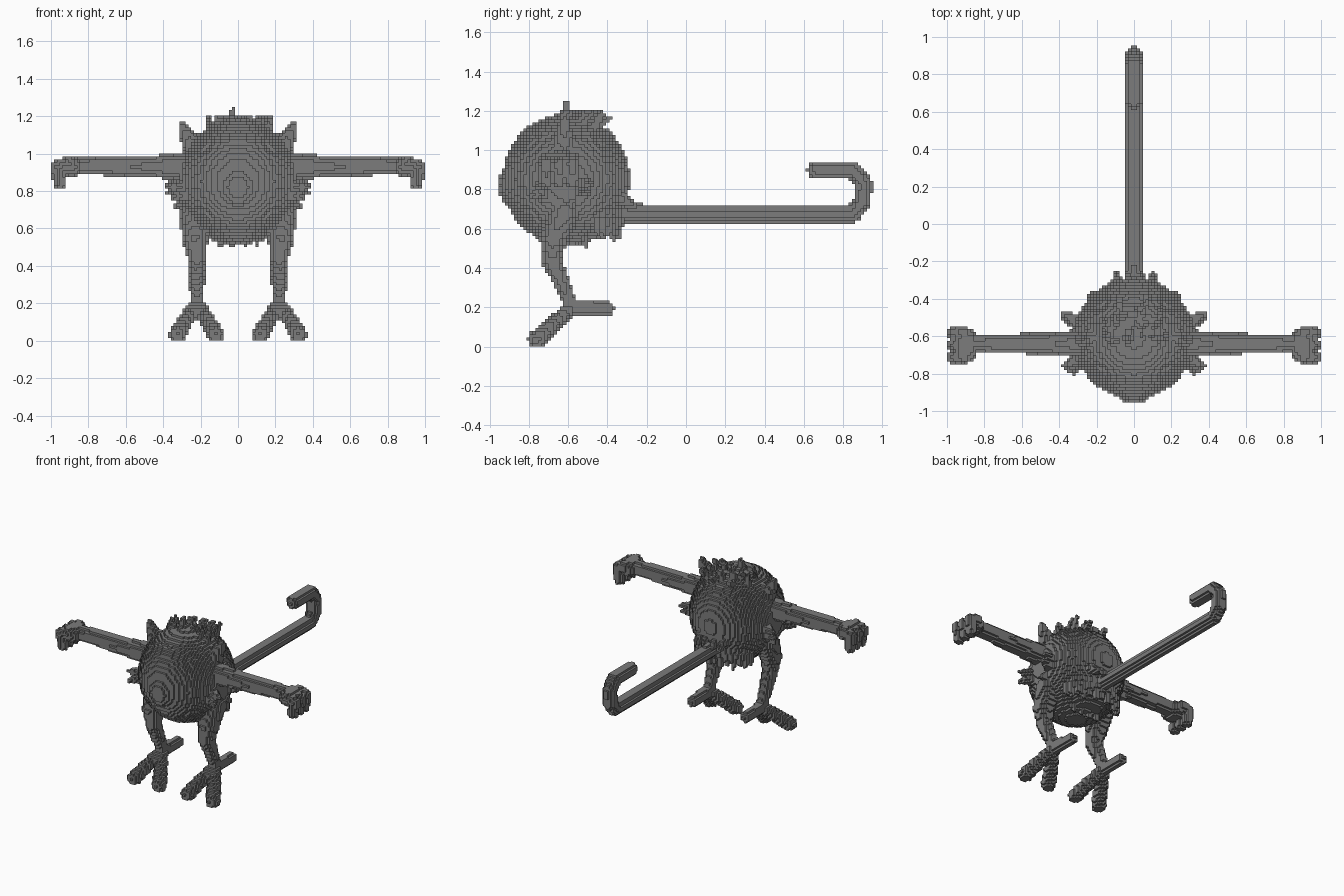
import bpy, bmesh, math, random
from mathutils import Vector

if "Cube" in bpy.data.objects:
    bpy.data.objects.remove(bpy.data.objects["Cube"])

random.seed(4)
VOXEL = 2 / 128

fur = bpy.data.materials.new("dark_grey")
fur.use_nodes = True
GREY = (0.2, 0.2, 0.2, 1)
fur.diffuse_color = GREY
fur.node_tree.nodes["Principled BSDF"].inputs["Base Color"].default_value = GREY


def fill(low, high, inside):
    """Cells of the block grid whose centres pass the inside test."""
    lo = [math.floor(v / VOXEL) - 1 for v in low]
    hi = [math.ceil(v / VOXEL) + 1 for v in high]
    lo[2] = max(lo[2], 0)
    return {(i, j, k)
            for i in range(lo[0], hi[0])
            for j in range(lo[1], hi[1])
            for k in range(lo[2], hi[2])
            if inside(Vector((i + .5, j + .5, k + .5)) * VOXEL)}


def ball(centre, radii):
    c, r = Vector(centre), Vector(radii)
    return fill(c - r, c + r,
                lambda p: sum(((p[a] - c[a]) / r[a]) ** 2 for a in range(3)) <= 1)


def limb(start, end, r0, r1):
    """Tapered rod with rounded ends."""
    a, b = Vector(start), Vector(end)
    d, big = b - a, max(r0, r1)

    def inside(p):
        t = min(1, max(0, (p - a).dot(d) / d.length_squared))
        return (p - a - d * t).length <= r0 + (r1 - r0) * t
    low = [min(a[n], b[n]) - big for n in range(3)]
    high = [max(a[n], b[n]) + big for n in range(3)]
    return fill(low, high, inside)


def chain(points, radii):
    cells = set()
    for n in range(len(points) - 1):
        cells |= limb(points[n], points[n + 1], radii[n], radii[n + 1])
    return cells


def flip(cells):
    return {(-1 - i, j, k) for i, j, k in cells}


AXES = [Vector((1, 0, 0)), Vector((0, 1, 0)), Vector((0, 0, 1))]


def build(name, cells):
    """Turn cells into a blocky shell made of the exposed faces only."""
    bm = bmesh.new()
    corners = {}

    def corner(v):
        key = tuple(round(n) for n in v)
        if key not in corners:
            corners[key] = bm.verts.new(Vector(key) * VOXEL)
        return corners[key]

    for cell in sorted(cells):
        base = Vector(cell)
        for a in range(3):
            u, w = AXES[(a + 1) % 3], AXES[(a + 2) % 3]
            for side in (0, 1):
                near = list(cell)
                near[a] += 2 * side - 1
                if tuple(near) in cells:
                    continue
                o = base + AXES[a] * side
                quad = [o, o + u, o + u + w, o + w]
                bm.faces.new([corner(v) for v in (quad if side else quad[::-1])])
    mesh = bpy.data.meshes.new(name)
    bm.to_mesh(mesh)
    bm.free()
    mesh.materials.append(fur)
    bpy.context.collection.objects.link(bpy.data.objects.new(name, mesh))


def build_pair(name, cells):
    build("left_" + name, cells)
    build("right_" + name, flip(cells))


# Round body with snout and rump
body = ball((0, -.61, .85), (.32, .325, .335))
body |= ball((0, -.83, .82), (.13, .128, .13))
body |= ball((0, -.47, .68), (.2, .155, .14))
build("body", body)

# Messy hair on the crown, one tall tuft at the front
hair = limb((-.03, -.62, 1.15), (-.03, -.61, 1.24), .03, .011)
for n in range(24):
    x, y = random.uniform(-.16, .16), random.uniform(-.66, -.44)
    z = .85 + .335 * math.sqrt(1 - (x / .32) ** 2 - ((y + .61) / .325) ** 2)
    tip = (x * 1.1, y + random.uniform(0, .07), min(z + .06, 1.2))
    hair |= limb((x, y, z - .02), tip, .025, .011)
hair |= limb((.05, -.48, 1.1), (.06, -.38, 1.17), .03, .011)
hair |= limb((-.07, -.48, 1.1), (-.08, -.39, 1.17), .03, .011)
build("hair", hair)

# Shaggy fringe around the lower back
fringe = set()
for n in range(13):
    a = math.radians(-72 + 12 * n)
    x, y = .22 * math.sin(a), -.5 + .16 * math.cos(a)
    fringe |= limb((x, y, .64), (x * 1.05, y, .57 - .02 * (n % 2)), .028, .012)
for x in (-.09, -.03, .04, .1):
    fringe |= limb((x, -.53, .57), (x, -.51, .51), .025, .012)
    fringe |= limb((x, -.32, .75), (x, -.26, .71), .035, .014)
fringe |= limb((0, -.3, .7), (0, -.2, .715), .04, .012)
build("back_fringe", fringe)

# Cheek tufts
tufts = set()
for start, end in [((.27, -.53, .83), (.375, -.485, .84)),
                   ((.27, -.55, .8), (.38, -.5, .79)),
                   ((.26, -.7, .82), (.375, -.76, .82)),
                   ((.25, -.7, .78), (.35, -.785, .77)),
                   ((.26, -.6, .75), (.335, -.57, .71))]:
    tufts |= limb(start, end, .05, .013)
build_pair("cheek_tufts", tufts)

# Pointed ears
ear = limb((.24, -.62, 1.04), (.295, -.62, 1.14), .06, .025)
ear |= limb((.29, -.62, 1.13), (.31, -.61, 1.155), .025, .013)
build_pair("ear", ear)

# Arms with hands curling down
arm = chain([(.2, -.64, .93), (.5, -.64, .93), (.86, -.64, .935)], [.075, .058, .046])
build_pair("arm", arm)
hand = ball((.895, -.645, .93), (.07, .09, .06))
for y in (-.71, -.645, -.58):
    hand |= chain([(.91, y, .95), (.967, y, .93), (.955, y, .84)], [.035, .034, .033])
build_pair("hand", hand)

# Legs bent at the knee
leg = chain([(.235, -.62, .68), (.23, -.675, .55), (.22, -.685, .44), (.22, -.58, .2)],
            [.08, .07, .05, .034])
build_pair("leg", leg)

# Two splayed front toes and one back toe
foot = limb((.22, -.58, .2), (.22, -.4, .195), .038, .036)
for x in (.12, .325):
    foot |= limb((.22, -.585, .2), (x, -.76, .035), .036, .046)
build_pair("foot", foot)

# Long tail with a hooked end
tail_path = [(0, -.4, .675), (0, .85, .675), (0, .9, .74), (0, .905, .83),
             (0, .85, .9), (0, .66, .9)]
build("tail", chain(tail_path, [.044] * 6))
